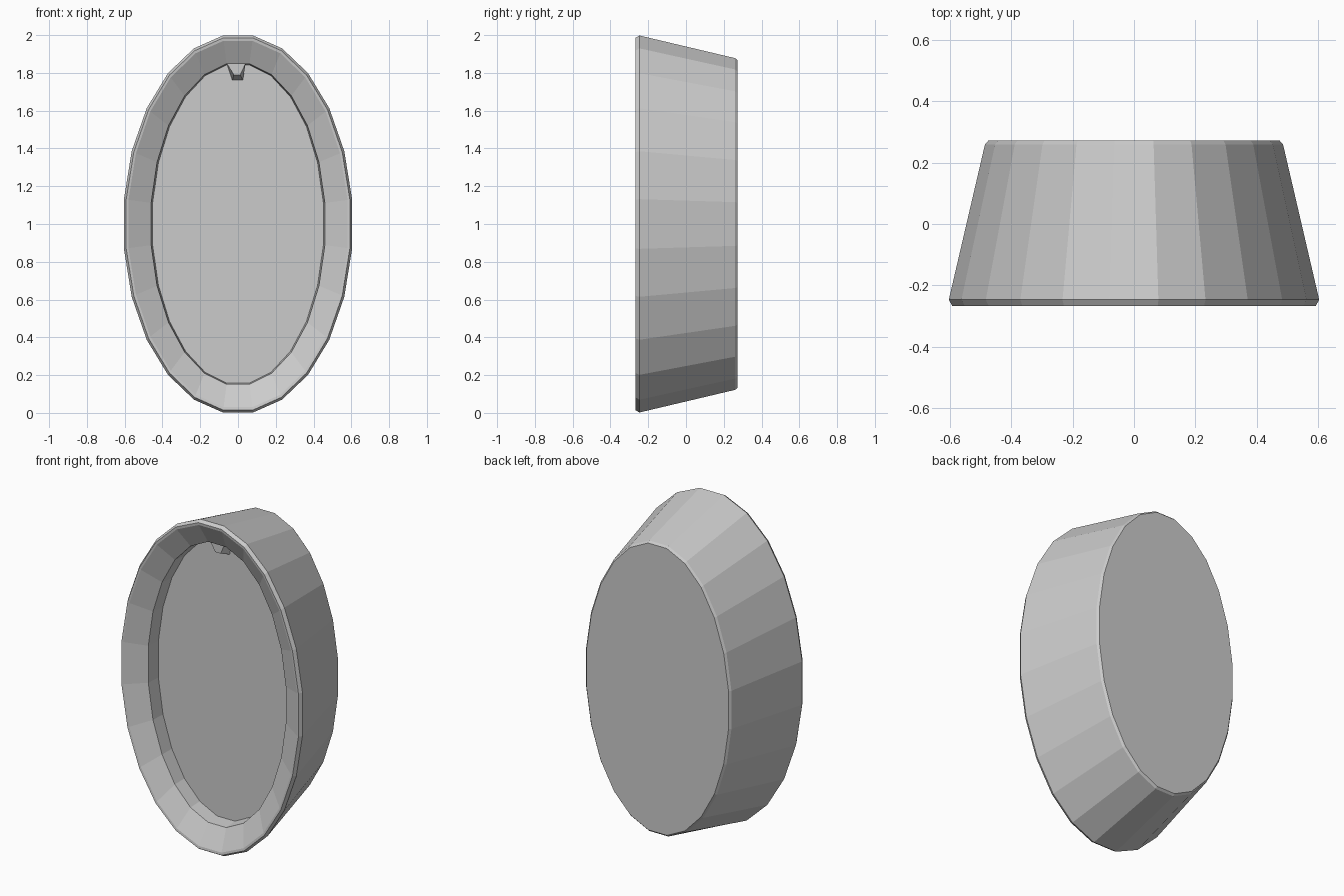
import bpy, bmesh, math

if "Cube" in bpy.data.objects:
    bpy.data.objects.remove(bpy.data.objects["Cube"])

SIDES = 24
CENTRE_Z = 1.0


def ellipse(bm, half_x, half_z, y):
    # flat facets at top, bottom and sides; scaled so the facets reach the half sizes
    k = 1 / math.cos(math.pi / SIDES)
    ring = []
    for i in range(SIDES):
        a = 2 * math.pi * (i + 0.5) / SIDES
        ring.append(bm.verts.new((half_x * k * math.cos(a), y,
                                  CENTRE_Z + half_z * k * math.sin(a))))
    return ring


def finish(name, bm):
    bmesh.ops.recalc_face_normals(bm, faces=bm.faces)
    mesh = bpy.data.meshes.new(name)
    bm.to_mesh(mesh)
    bm.free()
    obj = bpy.data.objects.new(name, mesh)
    bpy.context.collection.objects.link(obj)
    return obj


# oval dish: half width, half height, y; from back cap, round the rim, to the floor
profile = [
    (0.475, 0.867, 0.272),
    (0.486, 0.878, 0.260),
    (0.604, 0.998, -0.247),
    (0.592, 0.985, -0.268),
    (0.580, 0.970, -0.266),
    (0.460, 0.848, -0.200),
    (0.452, 0.842, -0.115),
]
bm = bmesh.new()
rings = [ellipse(bm, *p) for p in profile]
for a, b in zip(rings, rings[1:]):
    for i in range(SIDES):
        j = (i + 1) % SIDES
        bm.faces.new((a[i], a[j], b[j], b[i]))
bm.faces.new(rings[0])
bm.faces.new(rings[-1])
finish("oval_dish", bm)

# small tapered marker under the top of the inner lip
bm = bmesh.new()
front = [(-0.06, 1.85), (0.04, 1.85), (0.012, 1.79), (-0.022, 1.79)]
back = [(-0.06, 1.85), (0.04, 1.85), (0.025, 1.76), (-0.03, 1.76)]
f = [bm.verts.new((x, -0.185, z)) for x, z in front]
b = [bm.verts.new((x, -0.112, z)) for x, z in back]
bm.faces.new(f)
bm.faces.new(b)
for i in range(4):
    j = (i + 1) % 4
    bm.faces.new((f[i], f[j], b[j], b[i]))
finish("top_marker", bm)
